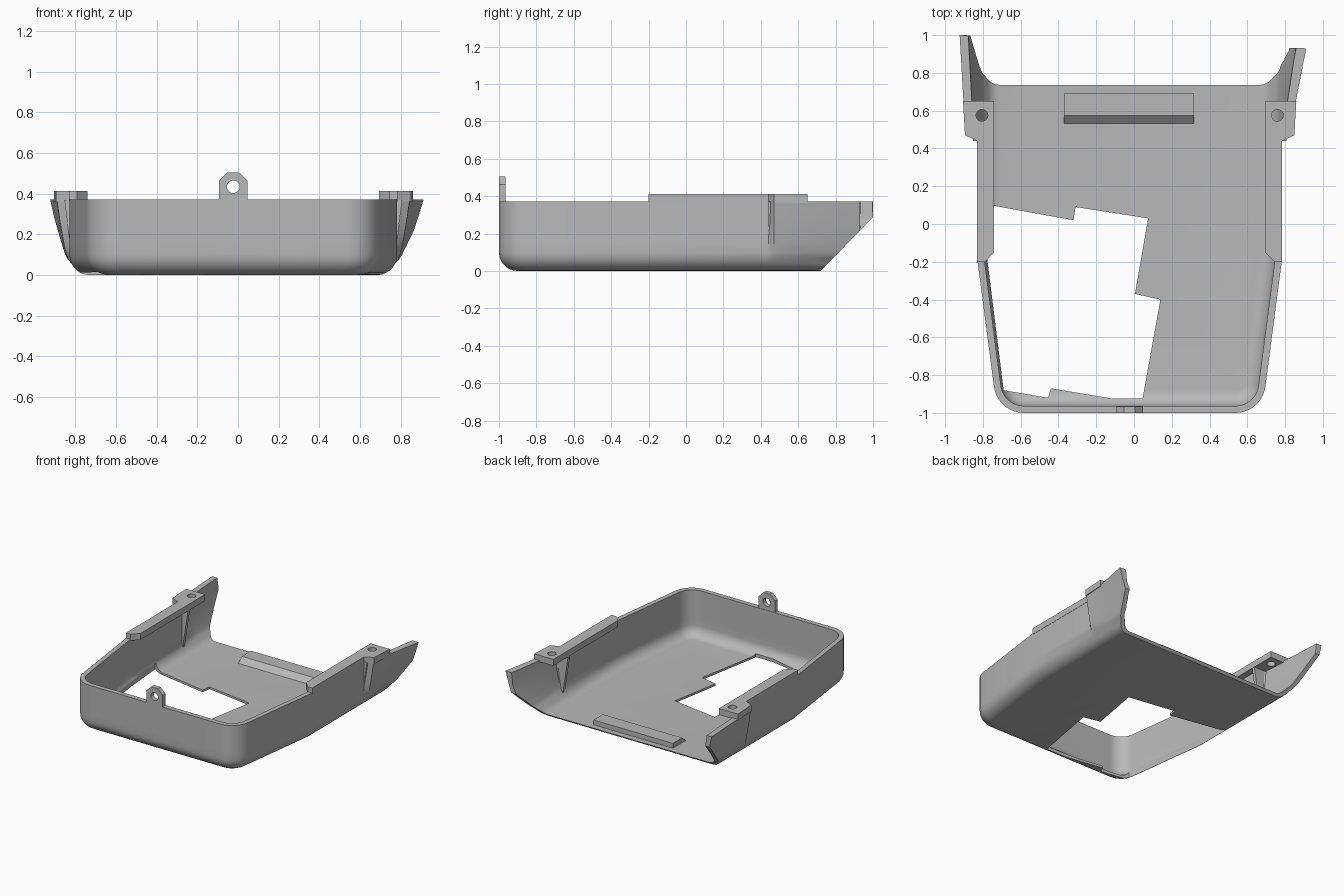
import bpy, bmesh, math
from mathutils import Matrix, Vector

cube = bpy.data.objects.get("Cube")
if cube:
    bpy.data.objects.remove(cube, do_unlink=True)

CX = -0.023      # centre line of the tray
RIM = 0.372      # height of the rim
grey = bpy.data.materials.new("plain_grey")
grey.use_nodes = True
grey.diffuse_color = (0.48, 0.48, 0.48, 1)
grey.node_tree.nodes["Principled BSDF"].inputs["Base Color"].default_value = (0.48, 0.48, 0.48, 1)


def loft(name, rings):
    """Closed solid through rings of equal point count."""
    bm = bmesh.new()
    loops = [[bm.verts.new(p) for p in ring] for ring in rings]
    n = len(loops[0])
    for a, b in zip(loops, loops[1:]):
        for i in range(n):
            j = (i + 1) % n
            bm.faces.new((a[i], a[j], b[j], b[i]))
    bm.faces.new(loops[0])
    bm.faces.new(loops[-1])
    bmesh.ops.recalc_face_normals(bm, faces=bm.faces)
    mesh = bpy.data.meshes.new(name)
    bm.to_mesh(mesh)
    bm.free()
    obj = bpy.data.objects.new(name, mesh)
    obj.data.materials.append(grey)
    bpy.context.collection.objects.link(obj)
    return obj


def prism(name, points, axis, lo, hi):
    """Extrude a 2D polygon along the named axis."""
    place = {"x": lambda p, d: (d, p[0], p[1]),
             "y": lambda p, d: (p[0], d, p[1]),
             "z": lambda p, d: (p[0], p[1], d)}[axis]
    return loft(name, [[place(p, d) for p in points] for d in (lo, hi)])


def circle(x, y, r, n=24):
    return [(x + r * math.cos(math.tau * i / n), y + r * math.sin(math.tau * i / n)) for i in range(n)]


def cut(obj, cutter):
    mod = obj.modifiers.new("cut", "BOOLEAN")
    mod.operation = "DIFFERENCE"
    mod.solver = "EXACT"
    mod.object = cutter
    bpy.context.view_layer.objects.active = obj
    bpy.ops.object.modifier_apply(modifier=mod.name)
    bpy.data.objects.remove(cutter, do_unlink=True)


def smooth(obj):
    bpy.ops.object.select_all(action="DESELECT")
    obj.select_set(True)
    bpy.context.view_layer.objects.active = obj
    bpy.ops.object.shade_smooth_by_angle(angle=math.radians(28))


def half_outline(z, inset, tip_y, tip_flare, extend):
    """Half of the plan outline, from the rear tip to the front centre."""
    flare = min(1, max(0, (z - 0.06) / 0.31)) ** 0.7
    slope = (tip_flare - 0.075) / (tip_y - 0.65)
    stations = [(tip_y + extend, tip_flare + slope * extend),
                (0.65, 0.075), (0.47, 0.062), (0.44, 0), (-0.2, 0)]
    pts = [(0.805 + f * flare - inset, y) for y, f in stations]
    r = 0.16 - inset
    for i in range(11):
        a = math.radians(7 + 83 * i / 10)
        pts.append((0.56 + r * math.cos(a), -0.84 - r * math.sin(a)))
    return pts


def tray_ring(z, inset, extend):
    left = half_outline(z, inset, 0.93, 0.13, extend)
    right = half_outline(z, inset, 1.0, 0.095, extend)
    ring = [(CX + x, y, z) for x, y in left]
    ring += [(CX - x, y, z) for x, y in reversed(right)]
    return ring


def tray_solid(name, floor, radius, wall, top, extend):
    rings = []
    for i in range(8):
        a = math.pi / 2 * i / 7
        rings.append(tray_ring(floor + radius * (1 - math.cos(a)),
                               wall + radius * (1 - math.sin(a)), extend))
    for z in (0.15, 0.2, 0.28, top):
        rings.append(tray_ring(z, wall, extend))
    return loft(name, rings)


# Tray: rounded outer body, hollowed out
tray = tray_solid("tray_shell", 0, 0.1, 0, RIM, 0)
cut(tray, tray_solid("hollow", 0.017, 0.08, 0.037, 0.45, 0.2))

# Sloping cut across the open rear
cut(tray, prism("rear_cutter", [(0.525, -0.2), (1.5, -0.2), (1.5, 0.8)], "x", -2, 2))

# Jagged opening in the floor
opening = [(-0.79, 0.105), (-0.32, 0.02), (-0.31, 0.09), (0.075, 0.03), (0.005, -0.37),
           (0.14, -0.4), (0.045, -0.925), (-0.11, -0.925), (-0.44, -0.87),
           (-0.455, -0.92), (-0.69, -0.88), (-0.775, -0.2)]
cut(tray, prism("floor_cutter", opening, "z", -0.1, 0.07))
smooth(tray)

# Rails with screw bosses, and the ribs under them
rail = [(0.807, -0.2), (0.767, -0.2), (0.717, -0.15), (0.717, 0.65),
        (0.882, 0.65), (0.872, 0.47), (0.807, 0.44)]
rib = [(0.717, 0.37), (0.83, 0.37), (0.79, 0.06), (0.765, 0.06)]
for side, label in ((1, "left"), (-1, "right")):
    part = prism(label + "_rail", [(CX + side * x, y) for x, y in rail], "z", 0.362, 0.412)
    cut(part, prism("screw_cutter", circle(CX + side * 0.782, 0.575, 0.031), "z", 0.3, 0.5))
    smooth(part)
    prism(label + "_rib", [(CX + side * x, z) for x, z in rib], "y", 0.44, 0.465)

# Ledge on the floor
prism("floor_ledge", [(0.525, 0.012), (0.575, 0.055), (0.69, 0.055), (0.69, 0.012)], "x", -0.37, 0.317)

# Front hanging tab
tab_shape = [(-0.07, 0.36), (0.07, 0.36), (0.07, 0.463), (0.029, 0.504), (-0.029, 0.504), (-0.07, 0.463)]
tab = prism("front_tab", [(CX + x, z) for x, z in tab_shape], "y", -1, -0.965)
cut(tab, prism("tab_cutter", circle(CX, 0.434, 0.031), "y", -1.1, -0.9))
smooth(tab)
